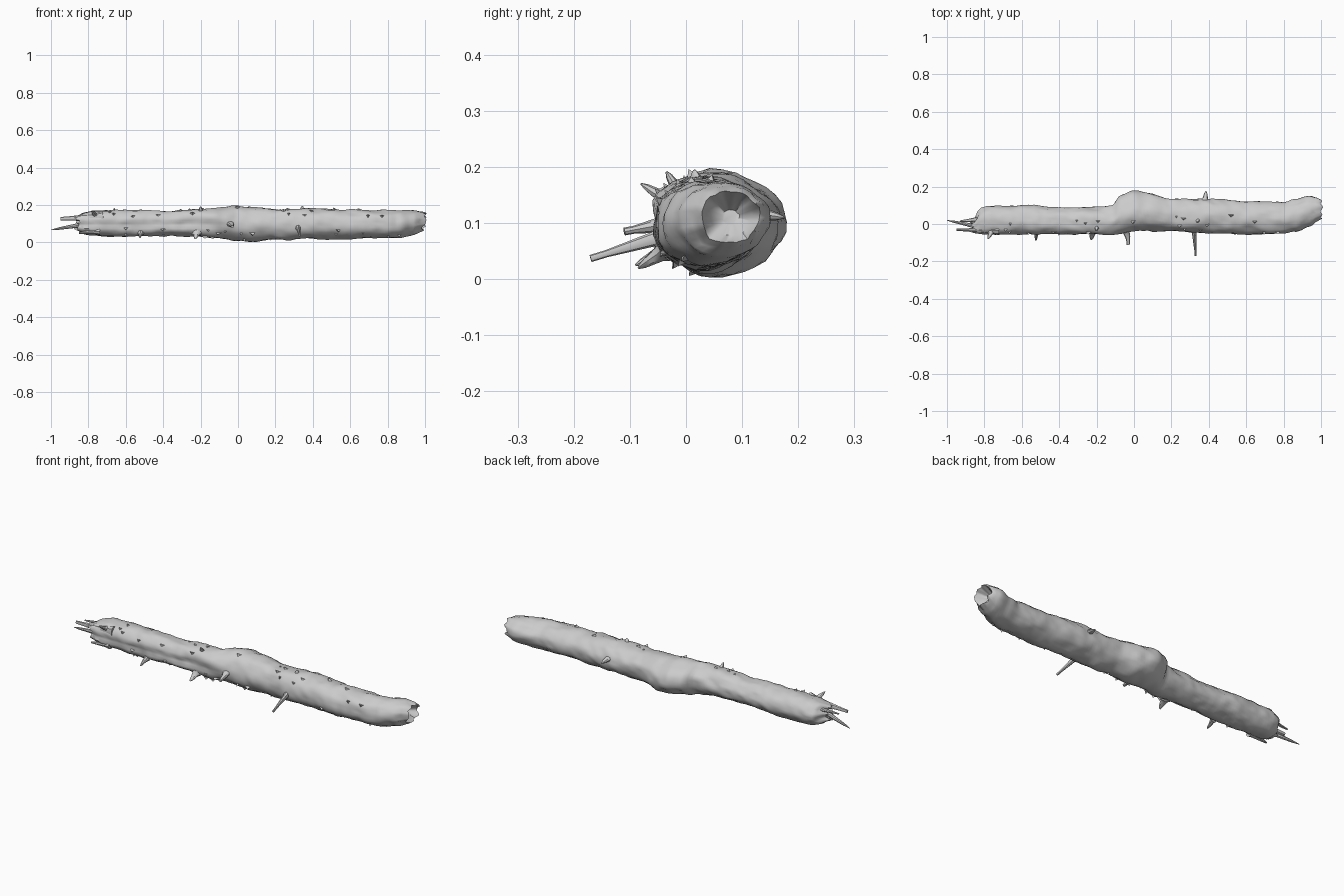
import bpy
import bmesh
import math
import random
from mathutils import Vector, noise

random.seed(4)
if "Cube" in bpy.data.objects:
    bpy.data.objects.remove(bpy.data.objects["Cube"], do_unlink=True)

# One pale grey for the whole branch
bark = bpy.data.materials.new("pale_grey_bark")
bark.use_nodes = True
bark.diffuse_color = (0.6, 0.6, 0.6, 1)
bark.node_tree.nodes["Principled BSDF"].inputs["Base Color"].default_value = (0.6, 0.6, 0.6, 1)

# Trunk stations: x, front y, back y, bottom z, top z
STATIONS = [
    (-.86, -.05, .02, .06, .14), (-.82, -.06, .09, .04, .16),
    (-.78, -.06, .1, .035, .17), (-.6, -.06, .1, .03, .175),
    (-.4, -.06, .09, .035, .17), (-.2, -.06, .09, .03, .18),
    (-.12, -.06, .1, .025, .185), (-.07, -.05, .155, .02, .19),
    (0, -.04, .175, .01, .195), (.08, -.035, .165, .005, .185),
    (.2, -.04, .135, .015, .18), (.4, -.05, .135, .02, .18),
    (.6, -.055, .125, .02, .175), (.8, -.055, .12, .025, .17),
    (.86, -.04, .13, .03, .17), (.94, -.01, .15, .04, .17),
    (.98, .02, .14, .055, .165),
]
SIDES = 32
RINGS = 130


def station(x):
    """Smoothly blend the neighbouring stations."""
    for a, b in zip(STATIONS, STATIONS[1:]):
        if x <= b[0]:
            t = max(0, (x - a[0]) / (b[0] - a[0]))
            t = t * t * (3 - 2 * t)
            return [p + (q - p) * t for p, q in zip(a[1:], b[1:])]
    return STATIONS[-1][1:]


def trunk_point(x, angle, scale=1.0):
    front, back, low, high = station(x)
    c, s = math.cos(angle), math.sin(angle)
    # the section is blunt at the front and pointed at the back
    y = (front + back) / 2 + (back - front) / 2 * c * scale
    z = (low + high) / 2 + (high - low) / 2 * s * scale * (1 - 0.1 * c)
    lump = noise.noise(Vector((x * 9, c * 1.5, s * 1.5))) * 0.008
    grain = noise.noise(Vector((x * 24, c * 4, s * 4))) * 0.005
    # shallow stripped groove along the thin half's front
    if x < 0 and c < 0:
        grain -= 0.012 * math.exp(-((s + 0.1) / 0.25) ** 2) * min(1, -x * 5)
    bump = (lump + grain) * scale
    return Vector((x, y + bump * c, z + bump * s))


def finish(bm, name, angle=40):
    bmesh.ops.recalc_face_normals(bm, faces=bm.faces)
    mesh = bpy.data.meshes.new(name)
    bm.to_mesh(mesh)
    bm.free()
    obj = bpy.data.objects.new(name, mesh)
    bpy.context.collection.objects.link(obj)
    mesh.materials.append(bark)
    bpy.ops.object.select_all(action="DESELECT")
    obj.select_set(True)
    bpy.context.view_layer.objects.active = obj
    bpy.ops.object.shade_smooth_by_angle(angle=math.radians(angle))
    return obj


def bridge(bm, a, b):
    for i in range(len(a)):
        j = (i + 1) % len(a)
        bm.faces.new((a[i], a[j], b[j], b[i]))


# Trunk with ragged, dented broken ends
bm = bmesh.new()
first, last = STATIONS[0][0], STATIONS[-1][0]
layout = [(first, s, d) for s, d in ((.25, .05), (.55, .04), (.8, .015))]
layout += [(first + (last - first) * i / RINGS, 1, 0) for i in range(RINGS + 1)]
layout += [(last, s, d) for s, d in ((.85, .012), (.6, -.012), (.25, -.03))]
rings = []
for x, scale, shift in layout:
    ring = []
    for k in range(SIDES):
        a = math.tau * k / SIDES
        p = trunk_point(x, a, scale)
        p.x += shift
        end = max(0, 1 - min(x - first, last - x) / 0.05)
        p.x += end * 0.03 * noise.noise(Vector((x, math.cos(a) * 2 * scale, math.sin(a) * 2 * scale)))
        ring.append(bm.verts.new(p))
    rings.append(ring)
for a, b in zip(rings, rings[1:]):
    bridge(bm, a, b)
bm.faces.new(rings[0])
bm.faces.new(rings[-1])
finish(bm, "trunk", 50)


def spike(name, base, tip, width, height, blunt=0.15, sides=8):
    """Tapered, slightly crooked twig from base to tip."""
    base, tip = Vector(base), Vector(tip)
    axis = (tip - base).normalized()
    side = axis.cross(Vector((0, 0, 1)))
    if side.length < 0.1:
        side = Vector((1, 0, 0))
    side.normalize()
    up = side.cross(axis)
    bm = bmesh.new()
    loops = []
    for t, r in ((0, 1.5), (.2, 1), (.5, .75), (.8, .5), (1, blunt)):
        wobble = side * (noise.noise(base * 20 + Vector((t * 3, 0, 0))) * width * 0.4 * (1 - t))
        centre = base.lerp(tip, t) + wobble
        loops.append([bm.verts.new(centre + side * math.cos(a) * width * r + up * math.sin(a) * height * r)
                      for a in (math.tau * k / sides for k in range(sides))])
    for a, b in zip(loops, loops[1:]):
        bridge(bm, a, b)
    bm.faces.new(loops[0])
    bm.faces.new(loops[-1])
    finish(bm, name)


# Twig stubs and thorns
spike("long_twig", (.32, -.03, .08), (.33, -.17, .037), .011, .013, .5)
spike("middle_stub", (-.04, -.03, .1), (-.03, -.11, .085), .018, .014, .5)
spike("low_thorn", (-.22, -.04, .05), (-.23, -.085, .02), .018, .014)
spike("side_thorn", (-.52, -.04, .05), (-.525, -.09, .025), .012, .012)
spike("back_thorn", (.38, .11, .12), (.385, .175, .11), .018, .014)
spike("upper_thorn", (-.2, -.01, .15), (-.2, -.035, .192), .015, .012)
spike("crown_thorn", (.34, .02, .165), (.345, .015, .195), .015, .012)
spike("end_thorn", (-.76, -.03, .14), (-.78, -.08, .17), .016, .012)

# Long splinters at the broken thin end
spike("upper_splinter", (-.72, -.035, .135), (-.95, -.03, .127), .016, .022, .4)
spike("lower_splinter", (-.8, -.02, .1), (-1, .02, .067), .012, .013, .1)
spike("back_splinter", (-.78, .03, .13), (-.93, .015, .125), .014, .01, .3)
spike("under_splinter", (-.74, -.035, .06), (-.85, -.045, .05), .016, .014, .3)

# Small bark flakes along the front edges
bm = bmesh.new()
for i in range(44):
    x = random.uniform(first + .05, last - .08)
    a = math.radians(random.choice((random.uniform(195, 250), random.uniform(80, 150))))
    length = random.uniform(.015, .04)
    root = trunk_point(x, a, .96)
    ahead = trunk_point(x + length, a, .96)
    over = trunk_point(x + length / 2, a + .22, .96)
    peak = trunk_point(x + length * random.uniform(.2, .8), a + .08, random.uniform(1.06, 1.18))
    corners = [bm.verts.new(p) for p in (root, ahead, over, peak)]
    for trio in ((0, 1, 2), (0, 1, 3), (1, 2, 3), (2, 0, 3)):
        bm.faces.new([corners[n] for n in trio])
finish(bm, "bark_flakes", 20)
